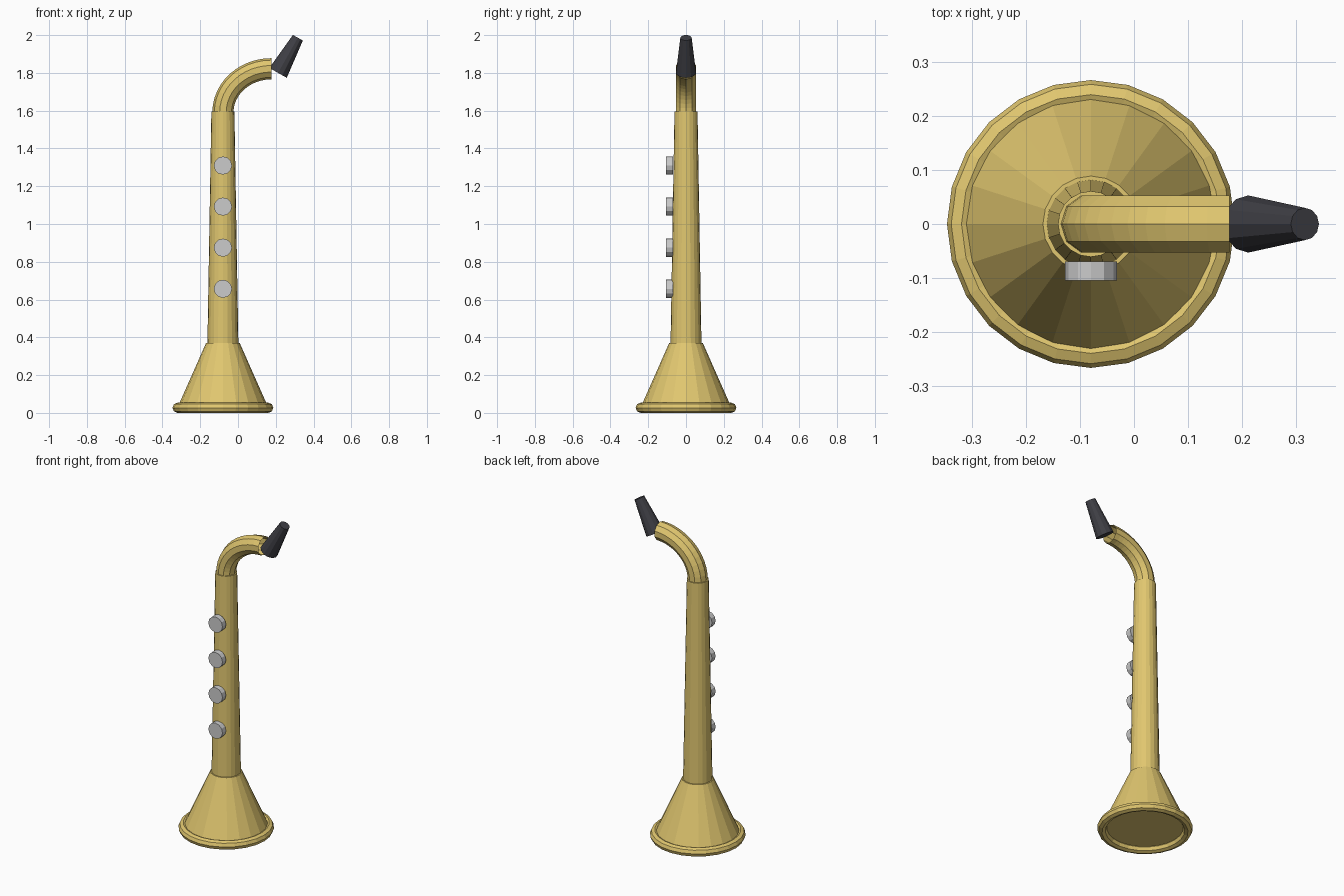
import bpy, math
from mathutils import Vector

if "Cube" in bpy.data.objects:
    bpy.data.objects.remove(bpy.data.objects["Cube"])

AX = -0.08  # x of the main tube axis


def material(name, rgb):
    m = bpy.data.materials.new(name)
    m.diffuse_color = (*rgb, 1)
    m.use_nodes = True
    m.node_tree.nodes["Principled BSDF"].inputs["Base Color"].default_value = m.diffuse_color
    return m


gold = material("brass", (0.75, 0.57, 0.16))
dark = material("dark_plastic", (0.05, 0.05, 0.06))


def frustum(name, a, b, r1, r2, sides, mat=None):
    """Flat-shaded cone section from point a to point b."""
    a, b = Vector(a), Vector(b)
    d = b - a
    bpy.ops.mesh.primitive_cone_add(vertices=sides, radius1=r1, radius2=r2,
                                    depth=d.length, location=(a + b) / 2)
    ob = bpy.context.object
    ob.name = name
    ob.rotation_euler = d.to_track_quat('Z', 'Y').to_euler()
    if mat:
        ob.data.materials.append(mat)
    return ob


# bell and main tube
frustum("bell", (AX, 0, 0.03), (AX, 0, 0.37), 0.24, 0.089, 20, gold)
frustum("body_tube", (AX, 0, 0.36), (AX, 0, 1.595), 0.082, 0.061, 20, gold)

# rolled rim at the bell's mouth
bpy.ops.mesh.primitive_torus_add(major_segments=24, minor_segments=8,
                                 major_radius=0.24, minor_radius=0.027,
                                 location=(AX, 0, 0.027))
rim = bpy.context.object
rim.name = "bell_rim"
rim.data.materials.append(gold)

# curved neck, a quarter bend with a ten-sided open tube
cu = bpy.data.curves.new("neck", 'CURVE')
cu.dimensions = '3D'
cu.bevel_depth = 0.056
cu.bevel_resolution = 3
cu.resolution_u = 12
sp = cu.splines.new('BEZIER')
sp.bezier_points.add(1)
k = 0.552
start, end = Vector((AX, 0, 1.59)), Vector((0.177, 0, 1.822))
up, out = Vector((0, 0, 0.232 * k)), Vector((0.257 * k, 0, 0))
for p, co, h in zip(sp.bezier_points, (start, end), (up, out)):
    p.handle_left_type = p.handle_right_type = 'FREE'
    p.co, p.handle_left, p.handle_right = co, co - h, co + h
sp.use_smooth = False
cu.materials.append(gold)
neck = bpy.data.objects.new("neck", cu)
bpy.context.collection.objects.link(neck)

# mouthpiece, tilted up from the neck's end
frustum("mouthpiece", (0.212, 0, 1.80), (0.317, 0, 1.986), 0.053, 0.03, 12, dark)

# row of round keys on the front
for i in range(4):
    z = 0.657 + 0.2175 * i
    frustum(f"key_{i + 1}", (AX, -0.07, z), (AX, -0.105, z), 0.048, 0.048, 12)
